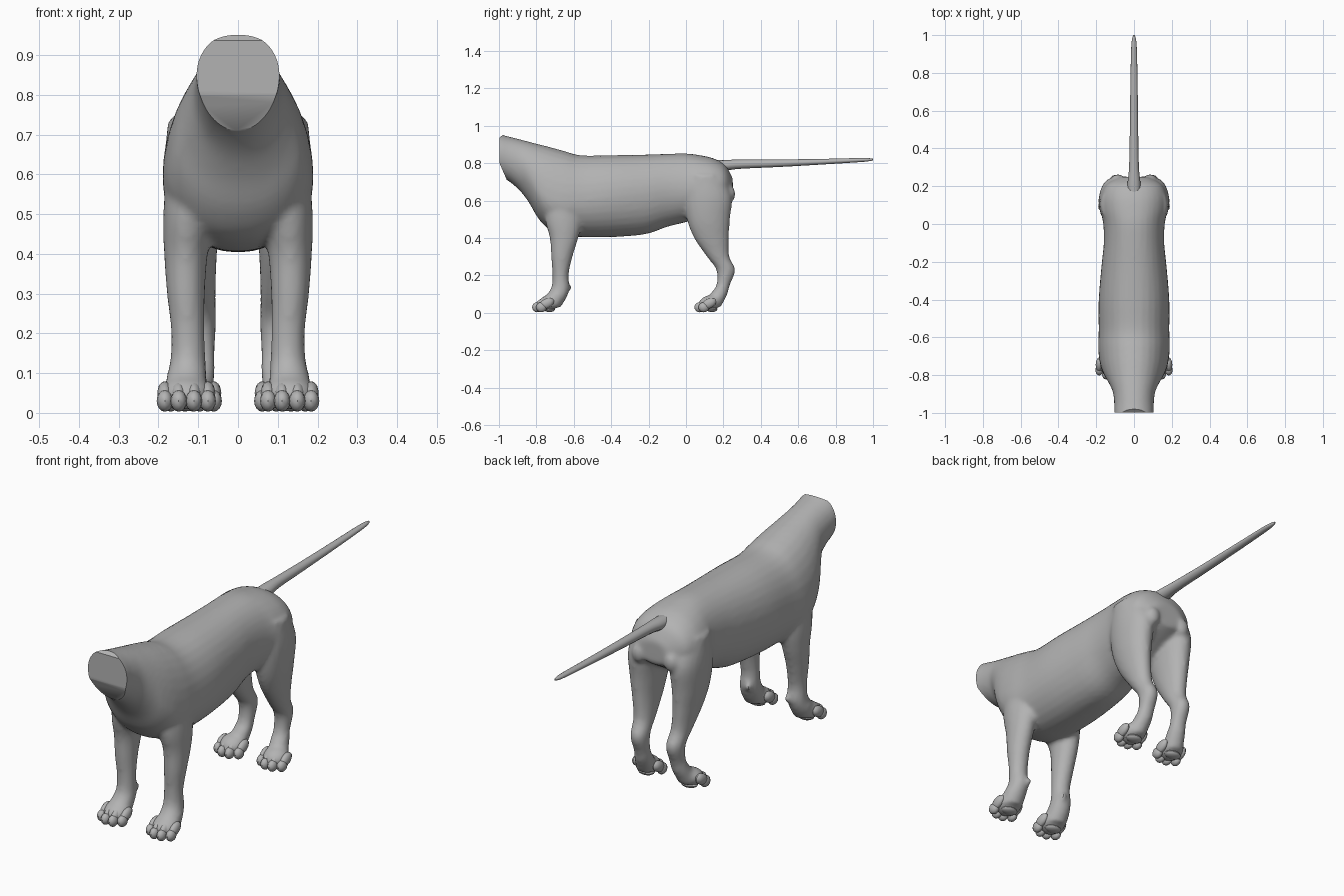
import bpy, bmesh, math
from mathutils import Vector, Matrix

if "Cube" in bpy.data.objects:
    bpy.data.objects.remove(bpy.data.objects["Cube"])

fur = bpy.data.materials.new("grey fur")
fur.diffuse_color = (0.45, 0.45, 0.45, 1)
fur.use_nodes = True
fur.node_tree.nodes["Principled BSDF"].inputs["Base Color"].default_value = fur.diffuse_color


def spline(rows, steps=4):
    """Catmull-Rom interpolation between section rows."""
    out = []
    for i in range(len(rows) - 1):
        a, b = rows[max(i - 1, 0)], rows[i]
        c, d = rows[i + 1], rows[min(i + 2, len(rows) - 1)]
        for s in range(steps):
            t = s / steps
            out.append([0.5 * (2 * q + (r - p) * t + (2 * p - 5 * q + 4 * r - u) * t * t
                               + (3 * q - p - 3 * r + u) * t ** 3)
                        for p, q, r, u in zip(a, b, c, d)])
    return out + [list(rows[-1])]


def loft(bm, rings):
    """Skin closed rings of points and cap both ends."""
    vs = [[bm.verts.new(p) for p in ring] for ring in rings]
    n = len(vs[0])
    for a, b in zip(vs, vs[1:]):
        for i in range(n):
            bm.faces.new((a[i], a[(i + 1) % n], b[(i + 1) % n], b[i]))
    bm.faces.new(vs[0][::-1])
    bm.faces.new(vs[-1])


def circle(n=24):
    return [(math.cos(2 * math.pi * i / n), math.sin(2 * math.pi * i / n)) for i in range(n)]


def ball(bm, centre, radii, seg=12, turn=0.0):
    m = (Matrix.Translation(centre) @ Matrix.Rotation(turn, 4, 'X')
         @ Matrix.Diagonal((*radii, 1)))
    bmesh.ops.create_uvsphere(bm, u_segments=seg, v_segments=seg * 2 // 3, radius=1, matrix=m)


def finish(bm, name):
    bmesh.ops.recalc_face_normals(bm, faces=bm.faces)
    me = bpy.data.meshes.new(name)
    bm.to_mesh(me)
    bm.free()
    ob = bpy.data.objects.new(name, me)
    bpy.context.collection.objects.link(ob)
    me.materials.append(fur)
    bpy.ops.object.select_all(action='DESELECT')
    ob.select_set(True)
    bpy.context.view_layer.objects.active = ob
    bpy.ops.object.shade_smooth_by_angle(angle=math.radians(40))
    return ob


# torso and neck sections: y, bottom, top, half width, height of widest point
torso = [(-1.08, .76, .98, .10, .86), (-1.0, .73, .957, .105, .85), (-.95, .705, .943, .105, .83),
         (-.89, .655, .928, .112, .80), (-.84, .59, .915, .135, .74), (-.79, .505, .902, .163, .66),
         (-.73, .445, .887, .182, .61), (-.65, .415, .865, .19, .59), (-.56, .405, .842, .187, .60),
         (-.4, .405, .843, .187, .62), (-.22, .42, .846, .172, .64), (-.1, .46, .85, .16, .66),
         (0, .485, .852, .163, .66), (.08, .51, .842, .178, .66), (.15, .55, .825, .175, .67),
         (.21, .585, .79, .145, .68), (.25, .61, .72, .075, .66)]

# leg sections: z, x, y, half width, half depth
fore = [(.66, .115, -.665, .062, .09), (.5, .124, -.655, .064, .098), (.4, .131, -.652, .055, .076),
        (.3, .131, -.664, .048, .057), (.2, .126, -.671, .042, .043), (.13, .126, -.672, .045, .05),
        (.08, .13, -.70, .052, .06), (.03, .13, -.725, .05, .055)]
hind = [(.74, .105, .1, .07, .09), (.62, .11, .117, .077, .127), (.5, .112, .12, .068, .115),
        (.4, .108, .136, .055, .093), (.3, .1, .172, .044, .06), (.23, .095, .213, .04, .051),
        (.15, .095, .199, .037, .036), (.1, .1, .175, .042, .046), (.03, .112, .135, .046, .05)]

# body: torso and legs fused into one skin
bm = bmesh.new()
rings = []
for y, lo, hi, w, mid in spline(torso):
    rings.append([(w * math.copysign(abs(c) ** .92, c), y,
                   mid + s * ((hi - mid) if s > 0 else (mid - lo))) for c, s in circle(32)])
loft(bm, rings)
for side in (-1, 1):
    for leg in (fore, hind):
        loft(bm, [[(side * (x + c * rx), y + s * ry, z) for c, s in circle()]
                  for z, x, y, rx, ry in spline(leg)])
    # paw bodies, wrist pads, seat bones
    ball(bm, (side * .13, -.735, .052), (.062, .065, .042), 20, .3)
    ball(bm, (side * .115, .125, .052), (.058, .062, .042), 20, .3)
    ball(bm, (side * .105, -.628, .135), (.016, .016, .02))
    ball(bm, (side * .085, .235, .635), (.035, .03, .045))
bmesh.ops.recalc_face_normals(bm, faces=bm.faces)
body = finish(bm, "body")
rm = body.modifiers.new("fuse", 'REMESH')
rm.mode, rm.voxel_size = 'VOXEL', 0.011
sm = body.modifiers.new("soften", 'SMOOTH')
sm.factor, sm.iterations = 0.5, 5
for name in ("fuse", "soften"):
    bpy.ops.object.modifier_apply(modifier=name)

# flat cut at the end of the neck
bm = bmesh.new()
bm.from_mesh(body.data)
for point, normal in (((0, -.997, .85), (0, -1, 0)),
                      ((0, -.997, .80), (0, -.085, -.037)),
                      ((0, -.997, .937), (0, -.018, .022))):
    faces = [f for f in bm.faces if f.calc_center_median().z > .66
             and f.calc_center_median().y < -.85]
    geom = list({v for f in faces for v in f.verts}) + list({e for f in faces for e in f.edges}) + faces
    bmesh.ops.bisect_plane(bm, geom=geom, plane_co=point, plane_no=normal, clear_outer=True)
    bmesh.ops.holes_fill(bm, edges=[e for e in bm.edges if e.is_boundary])
bmesh.ops.recalc_face_normals(bm, faces=bm.faces)
bm.to_mesh(body.data)
bm.free()
if not body.data.materials:
    body.data.materials.append(fur)
bpy.ops.object.shade_smooth_by_angle(angle=math.radians(35))

# toes and sole pads
for label, px, py in (("front", .13, -.775), ("hind", .115, .093)):
    for side, word in ((-1, "left"), (1, "right")):
        bm = bmesh.new()
        for dx, dy in ((-.054, .018), (-.019, -.003), (.019, -.003), (.054, .018)):
            x = side * (px + dx)
            ball(bm, (x, py + dy + .012, .05), (.019, .042, .026), 12, .45)
            ball(bm, (x, py + dy - .016, .03), (.0205, .029, .027), 12)
        ball(bm, (side * px, py + .045, .02), (.042, .03, .016))
        finish(bm, f"{label}_{word}_toes")

# tail sections: y, z, half width, half height
tail = [(.15, .785, .036, .03), (.22, .79, .034, .028), (.3, .795, .026, .024), (.5, .8, .022, .02),
        (.75, .809, .019, .0145), (.93, .817, .015, .011), (.98, .819, .01, .008), (1.0, .82, .004, .004)]
bm = bmesh.new()
loft(bm, [[(c * rx, y, z + s * rz) for c, s in circle(12)] for y, z, rx, rz in spline(tail, 3)])
finish(bm, "tail")
